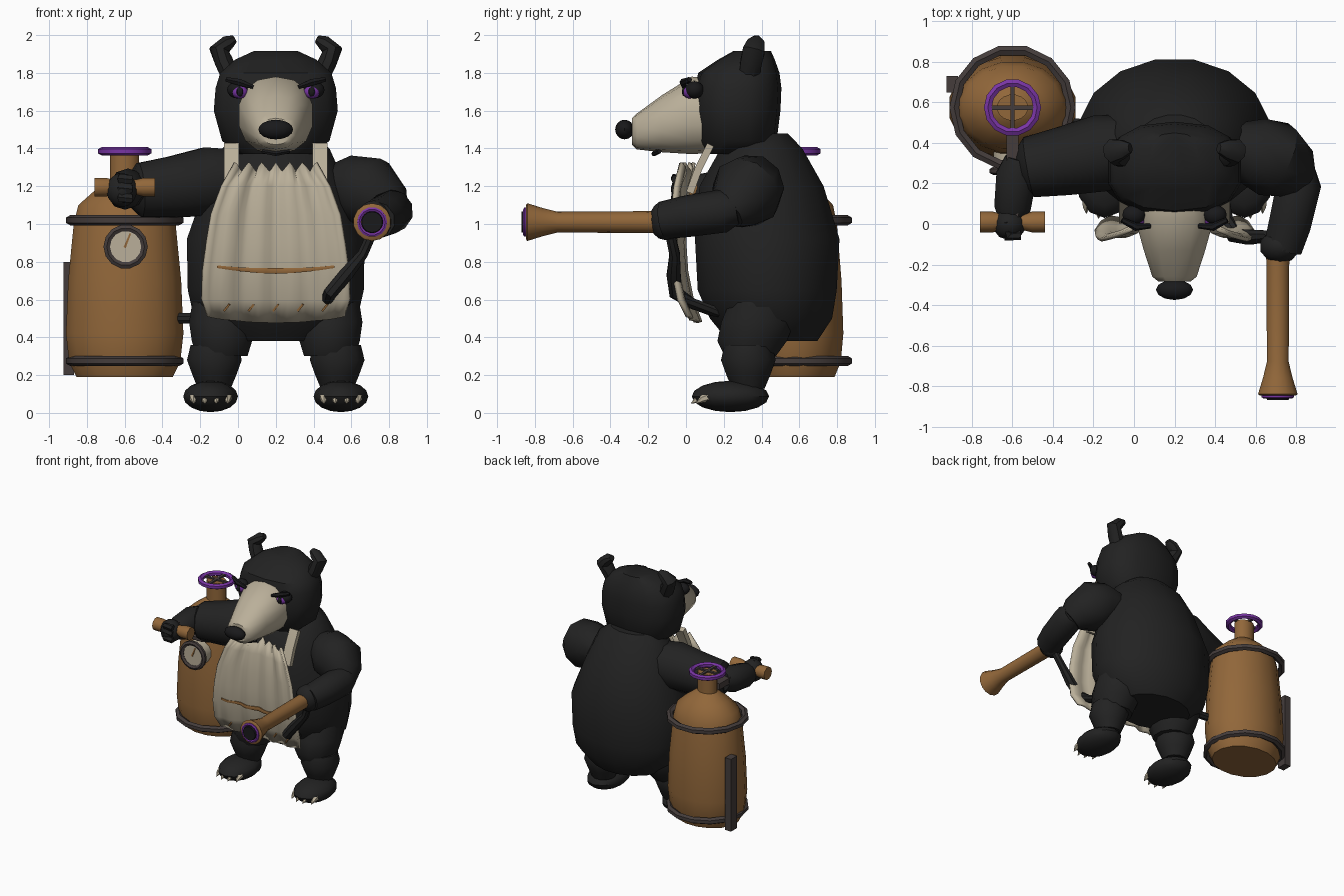
import bpy, bmesh, math
from mathutils import Vector, Matrix

if "Cube" in bpy.data.objects:
    bpy.data.objects.remove(bpy.data.objects["Cube"])


def material(name, r, g, b):
    m = bpy.data.materials.new(name)
    m.use_nodes = True
    m.diffuse_color = (r, g, b, 1)
    node = m.node_tree.nodes["Principled BSDF"]
    node.inputs["Base Color"].default_value = (r, g, b, 1)
    node.inputs["Roughness"].default_value = 0.8
    return m


FUR = material("black fur", .016, .016, .016)
NOSE = material("nose black", .01, .01, .011)
CREAM = material("cream", .49, .43, .32)
COPPER = material("copper brown", .285, .135, .042)
METAL = material("dark metal", .058, .046, .044)
PURPLE = material("purple", .19, .035, .37)
CX = .2          # centre line of the bear
X, Y, Z = Vector((1, 0, 0)), Vector((0, 1, 0)), Vector((0, 0, 1))


def finish(name, bm, mat, angle=40):
    bmesh.ops.recalc_face_normals(bm, faces=bm.faces)
    me = bpy.data.meshes.new(name)
    bm.to_mesh(me)
    bm.free()
    me.materials.append(mat)
    ob = bpy.data.objects.new(name, me)
    bpy.context.collection.objects.link(ob)
    bpy.ops.object.select_all(action='DESELECT')
    ob.select_set(True)
    bpy.context.view_layer.objects.active = ob
    bpy.ops.object.shade_smooth_by_angle(angle=math.radians(angle))
    return ob


def loft(name, frames, mat, n=12, power=1, closed=False):
    """Skin rings given as (centre, u radius vector, v radius vector)."""
    bm = bmesh.new()
    rings = []
    for c, u, v in frames:
        ring = []
        for i in range(n):
            a = 2 * math.pi * (i + .5) / n
            co, si = (math.copysign(abs(f) ** power, f) for f in (math.cos(a), math.sin(a)))
            ring.append(bm.verts.new(c + u * co + v * si))
        rings.append(ring)
    pairs = list(zip(rings, rings[1:]))
    if closed:
        pairs.append((rings[-1], rings[0]))
    else:
        bm.faces.new(rings[0])
        bm.faces.new(rings[-1])
    for a, b in pairs:
        for i in range(n):
            j = (i + 1) % n
            bm.faces.new((a[i], a[j], b[j], b[i]))
    return finish(name, bm, mat)


def stack(name, rows, mat, n=14, power=1, x=CX):
    """Rows of (z, centre y, x radius, y radius)."""
    return loft(name, [(Vector((x, y, z)), X * a, Y * b) for z, y, a, b in rows], mat, n, power)


def along_y(name, rows, mat, x, n=12, power=1):
    """Rows of (y, centre z, x radius, z radius)."""
    return loft(name, [(Vector((x, y, z)), X * a, Z * b) for y, z, a, b in rows], mat, n, power)


def tube(name, path, mat, n=10, flat=1):
    """Path of (x, y, z, radius)."""
    pts = [Vector(p[:3]) for p in path]
    frames = []
    for i, p in enumerate(path):
        t = (pts[min(i + 1, len(pts) - 1)] - pts[max(i - 1, 0)]).normalized()
        u = t.cross(Y if abs(t.y) < .8 else Z).normalized()
        frames.append((pts[i], u * p[3], t.cross(u) * p[3] * flat))
    return loft(name, frames, mat, n)


def ball(name, c, r, mat, seg=12):
    bm = bmesh.new()
    m = Matrix.Translation(c) @ Matrix.Diagonal((*r, 1))
    bmesh.ops.create_uvsphere(bm, u_segments=seg, v_segments=8, radius=1, matrix=m)
    return finish(name, bm, mat)


def box(name, c, size, mat):
    bm = bmesh.new()
    bmesh.ops.create_cube(bm, size=1, matrix=Matrix.Translation(c) @ Matrix.Diagonal((*size, 1)))
    return finish(name, bm, mat)


def hoop(name, c, big, small, mat, a=X, b=Y, n=14):
    frames = []
    for i in range(n):
        t = 2 * math.pi * i / n
        d = a * math.cos(t) + b * math.sin(t)
        frames.append((Vector(c) + d * big, d * small, a.cross(b) * small))
    return loft(name, frames, mat, 6, closed=True)


# Body and head
stack("body", [(.38, .46, .3, .24), (.5, .45, .44, .33), (.65, .43, .475, .375),
               (.92, .43, .48, .39), (1.2, .4, .38, .335), (1.4, .4, .29, .22),
               (1.48, .42, .18, .12)], FUR, 16)
stack("head", [(1.37, .27, .2, .16), (1.44, .27, .29, .21), (1.6, .27, .335, .23),
               (1.72, .275, .325, .23), (1.8, .28, .3, .215), (1.87, .32, .22, .15),
               (1.915, .35, .12, .1)], FUR, 14, .8)
along_y("snout", [(.12, 1.575, .2, .2), (.03, 1.575, .2, .205), (-.13, 1.53, .155, .15),
                  (-.26, 1.49, .112, .095), (-.285, 1.49, .08, .07)], CREAM, CX, 14, .88)
ball("nose", (CX, -.325, 1.5), (.092, .05, .052), NOSE)
tube("mouth", [(CX - .07, -.14, 1.385, .012), (CX, -.17, 1.372, .014), (CX + .07, -.14, 1.385, .012)], NOSE, 6)

# Paired parts of the face, chest and legs
for side, s in (("right", -1), ("left", 1)):
    def at(x, y, z):
        return (CX + s * x, y, z)
    tube(side + "_ear", [at(.23, .33, 1.76) + (.05,), at(.275, .345, 1.86) + (.053,),
                         at(.3, .36, 1.92) + (.055,), at(.255, .37, 1.96) + (.042,),
                         at(.218, .375, 1.98) + (.022,)], FUR, 8, 1.15)
    ball(side + "_eye_socket", at(.2, .045, 1.71), (.058, .05, .046), NOSE)
    ball(side + "_eye", at(.19, .018, 1.698), (.043, .034, .034), PURPLE)
    ball(side + "_pupil", at(.19, -.008, 1.7), (.02, .014, .025), NOSE, 8)
    tube(side + "_brow", [at(.12, -.01, 1.725) + (.012,), at(.19, -.015, 1.75) + (.02,),
                          at(.26, .02, 1.765) + (.014,)], NOSE, 6)
    tube(side + "_strap", [at(.235, .02, 1.165) + (.056,), at(.235, .065, 1.29) + (.056,),
                           at(.235, .13, 1.42) + (.056,)], CREAM, 4, .5)
    stack(side + "_thigh", [(.3, .34, .14, .14), (.38, .35, .165, .19), (.48, .38, .18, .2),
                            (.6, .4, .16, .17)], FUR, 12, 1, CX + s * .285)
    stack(side + "_shin", [(.13, .33, .09, .09), (.2, .33, .12, .12), (.28, .33, .15, .15),
                           (.36, .33, .13, .13)], FUR, 12, 1, CX + s * .325)
    ball(side + "_foot", at(.345, .235, .087), (.145, .205, .083), FUR)
    for i in range(4):
        x = .345 + (i - 1.5) * .06
        y = .065 + abs(i - 1.5) * .025
        tube(side + "_claw", [at(x, y + .02, .085) + (.024,), at(x, y - .015, .073) + (.02,),
                              at(x, y - .05, .05) + (.002,)], CREAM, 6)

# Apron: rows of (z, half width, y), curling forward at the sides
ROWS = [(.48, .36, .065), (.6, .39, .02), (.75, .385, -.01), (.9, .365, -.02),
        (1.05, .34, -.015), (1.2, .285, .0), (1.325, .215, .03)]


def apron_y(u, z):
    for (z0, _, y0), (z1, _, y1) in zip(ROWS, ROWS[1:]):
        if z <= z1:
            break
    t = max(0, (z - z0) / (z1 - z0))
    return y0 + (y1 - y0) * t - .06 * u * u + .012 * math.cos(u * 14)


bm = bmesh.new()
COLS = 24
grid = []
for r, (z, w, y) in enumerate(ROWS):
    row = []
    for i in range(COLS + 1):
        u = 2 * i / COLS - 1
        jag = (0, .025, .05, .025)[i % 4] if r == len(ROWS) - 1 else 0
        sag = .03 * u * u if r == 0 else 0
        row.append(bm.verts.new((CX + u * w, apron_y(u, z), z - jag + sag)))
    grid.append(row)
for a, b in zip(grid, grid[1:]):
    for i in range(COLS):
        bm.faces.new((a[i], a[i + 1], b[i + 1], b[i]))
apron = finish("apron", bm, CREAM)
mod = apron.modifiers.new("thickness", 'SOLIDIFY')
mod.thickness = .02
mod.offset = 0

# Apron stitching
seam = []
for i in range(13):
    u = i / 6 - 1
    z = .752 + .022 * u * u
    seam.append((CX + u * .31, apron_y(u * .8, z) - .014, z, .008 + .01 * (1 - abs(u))))
tube("pocket_seam", seam, COPPER, 6, .6)
for i in range(5):
    x = (i - 2) * .13
    y = apron_y(x / .38, .56) - .013
    tube("stitch", [(CX + x - .014, y + .008, .54, .008), (CX + x + .014, y - .005, .575, .008)], COPPER, 4)

# Right arm pulling the pump handle
tube("right_upper_arm", [(.02, .38, 1.24, .16), (-.16, .35, 1.225, .19), (-.35, .31, 1.195, .17),
                         (-.52, .28, 1.18, .15), (-.57, .27, 1.18, .09)], FUR)
tube("right_forearm", [(-.56, .32, 1.2, .08), (-.58, .24, 1.19, .105), (-.6, .08, 1.17, .095),
                       (-.61, .03, 1.17, .07)], FUR)
ball("right_hand", (-.615, .0, 1.18), (.085, .08, .09), FUR, 10)
for i in range(3):
    tube("right_finger", [(-.63, .01, 1.245 - i * .05, .026), (-.62, -.06, 1.24 - i * .05, .028),
                          (-.56, -.055, 1.235 - i * .05, .025)], FUR, 6)
tube("pump_handle", [(-.76, .01, 1.195, .052), (-.7, .01, 1.195, .052), (-.66, .01, 1.195, .042),
                     (-.54, .01, 1.195, .042), (-.5, .01, 1.195, .052), (-.44, .01, 1.195, .052)], COPPER)
box("pump_rod", (-.6, .24, 1.22), (.06, .44, .05), METAL)

# Left arm holding the nozzle
tube("left_upper_arm", [(.5, .39, 1.2, .12), (.59, .36, 1.2, .17), (.69, .32, 1.17, .195),
                        (.78, .26, 1.1, .145), (.81, .22, 1.06, .1)], FUR)
tube("left_forearm", [(.82, .27, 1.08, .08), (.815, .2, 1.07, .115), (.77, .0, 1.04, .11),
                      (.735, -.12, 1.02, .1)], FUR)
ball("left_hand", (.72, -.11, 1.02), (.1, .085, .105), FUR, 10)
along_y("nozzle", [(-.1, 1.01, .06, .06), (-.2, 1.01, .058, .058), (-.68, 1.01, .055, .055),
                   (-.76, 1.01, .075, .075), (-.84, 1.01, .1, .1), (-.848, 1.01, .09, .09)], COPPER, .71, 14)
along_y("nozzle_mouth", [(-.84, 1.01, .06, .06), (-.87, 1.01, .055, .055)], NOSE, .71, 14)
hoop("nozzle_ring", (.71, -.85, 1.01), .069, .012, PURPLE, X, Z)
tube("hose", [(.7, -.08, .93, .028), (.66, -.06, .84, .03), (.57, -.065, .73, .04),
              (.49, -.055, .635, .038), (.46, .03, .58, .03), (.44, .14, .54, .03),
              (.42, .3, .5, .03), (.1, .45, .5, .03), (-.34, .5, .5, .03)], FUR, 8)

# Tank, slightly flattened front to back
TX, TY = -.6, .575
stack("tank", [(z, TY, r, r * .83) for z, r in ((.19, .26), (.27, .3), (.42, .317), (.7, .305), (1.0, .275),
      (1.1, .25), (1.17, .17), (1.22, .1), (1.23, .078), (1.385, .078))], COPPER, 16, 1, TX)
for z in (.275, 1.02):
    hoop("tank_band", (TX, TY, z), .288, .027, METAL)
hoop("valve_wheel", (TX, TY, 1.385), .122, .022, PURPLE)
box("wheel_spoke_across", (TX, TY, 1.387), (.24, .022, .018), METAL)
box("wheel_spoke_along", (TX, TY, 1.387), (.022, .24, .018), METAL)
box("tank_post", (-.897, .69, .5), (.056, .08, .6), METAL)

# Pressure gauge
along_y("gauge_face", [(.36, .88, .1, .1), (.255, .88, .1, .1)], CREAM, -.595, 14)
hoop("gauge_rim", (-.595, .262, .88), .1, .02, METAL, X, Z)
tube("gauge_needle", [(-.6, .252, .875, .009), (-.57, .252, .95, .006)], COPPER, 4, .5)
